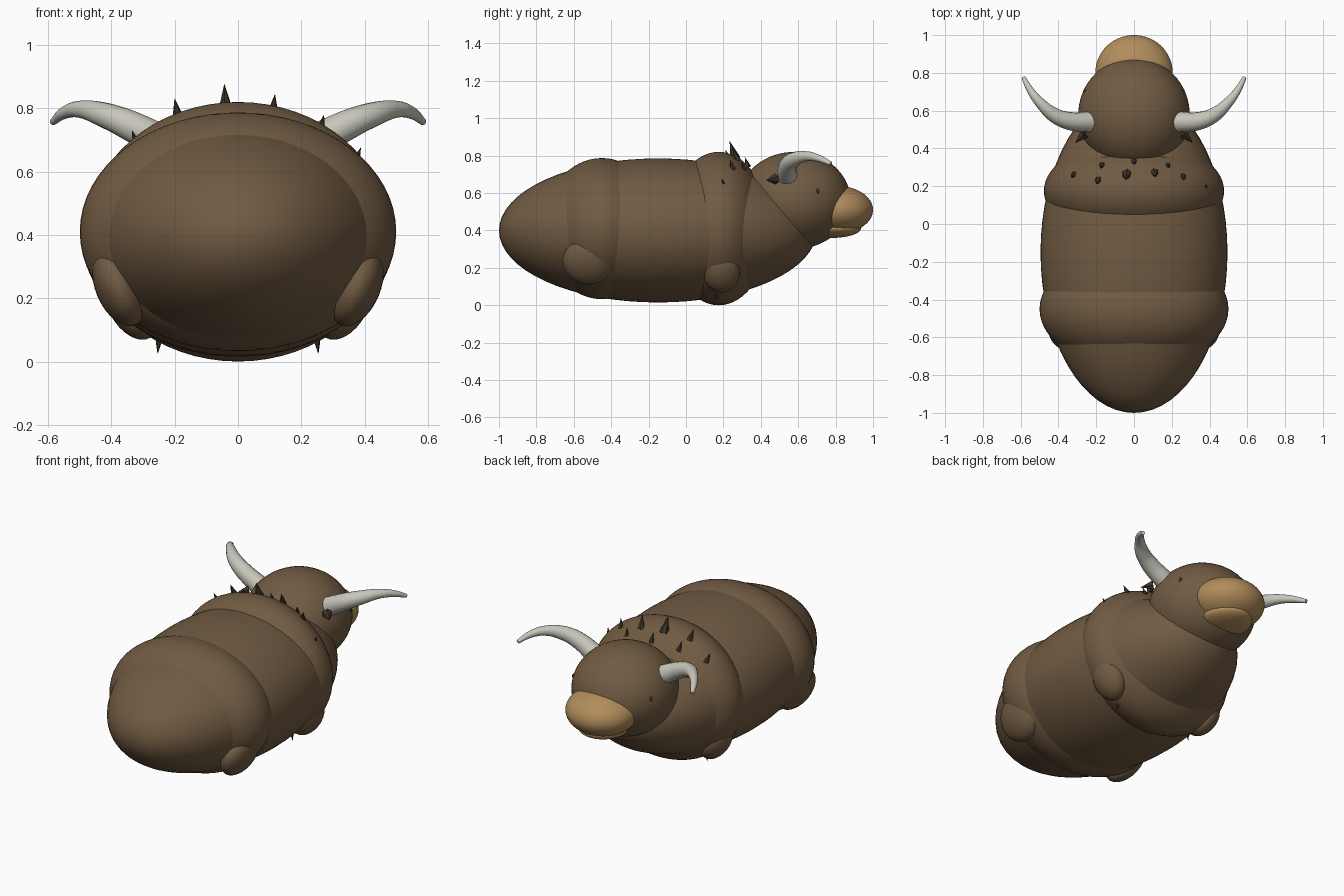
import bpy, math
from mathutils import Vector

cube = bpy.data.objects.get("Cube")
if cube:
    bpy.data.objects.remove(cube, do_unlink=True)


def material(name, rgb):
    m = bpy.data.materials.new(name)
    m.use_nodes = True
    m.diffuse_color = (*rgb, 1)
    bsdf = next(n for n in m.node_tree.nodes if n.type == 'BSDF_PRINCIPLED')
    bsdf.inputs["Base Color"].default_value = (*rgb, 1)
    bsdf.inputs["Roughness"].default_value = 0.8
    return m


brown = material("brown hide", (0.165, 0.105, 0.055))
tan = material("tan muzzle", (0.44, 0.265, 0.105))
ivory = material("pale horn", (0.58, 0.57, 0.50))
dark = material("dark bristle", (0.05, 0.035, 0.022))


def ellipsoid(name, center, radii, mat, tilt=0.0, segments=64):
    bpy.ops.mesh.primitive_uv_sphere_add(segments=segments, ring_count=segments // 2, radius=1,
                                         location=center, rotation=(0, tilt, 0))
    ob = bpy.context.object
    ob.name = name
    ob.scale = radii
    ob.data.materials.append(mat)
    bpy.ops.object.shade_smooth()
    return ob


def spike(name, base, direction, length, radius):
    d = Vector(direction).normalized()
    bpy.ops.mesh.primitive_cone_add(vertices=6, radius1=radius, depth=length,
                                    location=Vector(base) + d * length * 0.35)
    ob = bpy.context.object
    ob.name = name
    ob.rotation_euler = d.to_track_quat('Z', 'Y').to_euler()
    ob.data.materials.append(dark)


# Trunk, hips and shoulders
ellipsoid("body", (0, -0.15, 0.40), (0.495, 0.85, 0.385), brown)
ellipsoid("hips", (0, -0.45, 0.41), (0.50, 0.316, 0.377), brown)
S_CENTER, S_RADII = Vector((0, 0.175, 0.41)), Vector((0.477, 0.27, 0.41))
ellipsoid("shoulders", S_CENTER, S_RADII, brown)

# Head and muzzle
ellipsoid("head", (0, 0.58, 0.56), (0.295, 0.30, 0.26), brown)
ellipsoid("muzzle", (0, 0.80, 0.51), (0.205, 0.20, 0.13), tan)
ellipsoid("lower_lip", (0, 0.775, 0.41), (0.145, 0.16, 0.05), tan)

HORN = [(0.235, 0.54, 0.69, 0.055), (0.34, 0.545, 0.745, 0.048), (0.42, 0.575, 0.778, 0.040),
        (0.50, 0.645, 0.797, 0.027), (0.55, 0.71, 0.785, 0.019), (0.585, 0.775, 0.757, 0.011)]


def horn(name, side):
    cu = bpy.data.curves.new(name, 'CURVE')
    cu.dimensions = '3D'
    cu.bevel_depth = 1
    cu.bevel_resolution = 6
    cu.use_fill_caps = True
    cu.resolution_u = 6
    sp = cu.splines.new('BEZIER')
    sp.bezier_points.add(len(HORN) - 1)
    for p, (x, y, z, r) in zip(sp.bezier_points, HORN):
        p.co = (side * x, y, z)
        p.radius = r
        p.handle_left_type = p.handle_right_type = 'AUTO'
    ob = bpy.data.objects.new(name, cu)
    bpy.context.collection.objects.link(ob)
    cu.materials.append(ivory)
    bpy.ops.object.select_all(action='DESELECT')
    ob.select_set(True)
    bpy.context.view_layer.objects.active = ob
    bpy.ops.object.convert(target='MESH')
    bpy.ops.object.shade_smooth_by_angle(angle=math.radians(50))


# Paired parts
for label, s in (("left", 1), ("right", -1)):
    horn(label + "_horn", s)
    ellipsoid(label + "_rear_leg", (s * 0.375, -0.52, 0.235), (0.075, 0.14, 0.13), brown, s * 0.4, 32)
    ellipsoid(label + "_front_leg", (s * 0.335, 0.19, 0.18), (0.075, 0.10, 0.12), brown, s * 0.5, 32)
    ellipsoid(label + "_eye", (s * 0.26, 0.705, 0.61), (0.008, 0.009, 0.014), dark, 0, 16)
    spike(label + "_ear", (s * 0.27, 0.47, 0.675), (s * 0.5, -0.5, -0.1), 0.07, 0.03)
    spike(label + "_belly_bristle", (s * 0.25, 0.16, 0.065), (s * 0.1, 0, -1), 0.05, 0.012)

# Mane bristles standing on the shoulders: x, y, length
MANE = [(-0.32, 0.26, 0.06), (-0.17, 0.31, 0.06), (-0.19, 0.23, 0.07), (-0.04, 0.26, 0.10),
        (0, 0.33, 0.06), (0.11, 0.27, 0.08), (0.18, 0.31, 0.05), (0.26, 0.25, 0.06), (0.38, 0.20, 0.03)]
for i, (x, y, length) in enumerate(MANE):
    u, v = x / S_RADII.x, (y - S_CENTER.y) / S_RADII.y
    z = S_CENTER.z + S_RADII.z * math.sqrt(1 - u * u - v * v)
    spike("mane_bristle_%d" % (i + 1), (x, y, z), (x * 0.6, -0.2, 0.6), length, length * 0.28)
